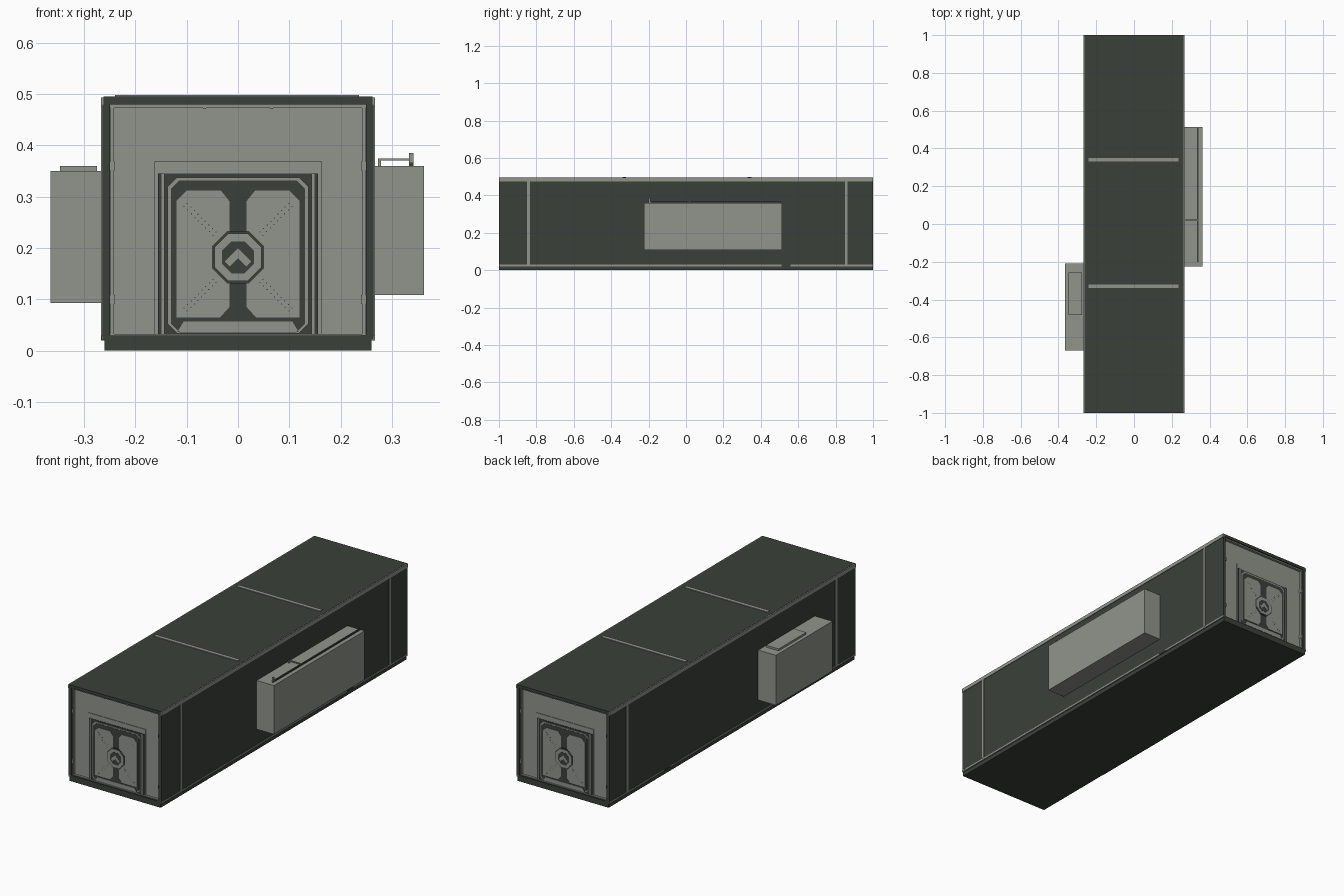
import bpy, bmesh, math

if "Cube" in bpy.data.objects:
    bpy.data.objects.remove(bpy.data.objects["Cube"], do_unlink=True)


def material(name, rgb):
    m = bpy.data.materials.new(name)
    m.use_nodes = True
    m.diffuse_color = (*rgb, 1)
    m.node_tree.nodes["Principled BSDF"].inputs["Base Color"].default_value = (*rgb, 1)
    return m


GREY = material("warm grey", (0.283, 0.296, 0.262))
DARK = material("dark olive", (0.044, 0.051, 0.042))


def finish(name, bm, mat):
    bmesh.ops.recalc_face_normals(bm, faces=bm.faces)
    mesh = bpy.data.meshes.new(name)
    bm.to_mesh(mesh)
    bm.free()
    mesh.materials.append(mat)
    obj = bpy.data.objects.new(name, mesh)
    bpy.context.collection.objects.link(obj)
    return obj


def add_box(bm, xs, ys, zs):
    """Add a box given its extent on each axis."""
    verts = bmesh.ops.create_cube(bm, size=1)["verts"]
    for v in verts:
        for i, (a, b) in enumerate((xs, ys, zs)):
            v.co[i] = (a + b) / 2 + v.co[i] * (b - a)


def box(name, xs, ys, zs, mat):
    bm = bmesh.new()
    add_box(bm, xs, ys, zs)
    return finish(name, bm, mat)


WALL = 0.98  # distance of the recessed end walls from the centre


def plate(name, outline, depth, mat, end):
    """Extrude an x-z outline outward from an end wall; end is 1 front, -1 back."""
    bm = bmesh.new()
    face = bm.faces.new([bm.verts.new((end * x, -end * WALL, z)) for x, z in outline])
    new = bmesh.ops.extrude_face_region(bm, geom=[face])["geom"]
    for v in new:
        if isinstance(v, bmesh.types.BMVert):
            v.co.y -= end * depth
    return finish(name, bm, mat)


def rect(x0, x1, z0, z1, cut=0):
    """Rectangle outline, optionally with chamfered corners."""
    if not cut:
        return [(x0, z0), (x1, z0), (x1, z1), (x0, z1)]
    return [(x0 + cut, z0), (x1 - cut, z0), (x1, z0 + cut), (x1, z1 - cut),
            (x1 - cut, z1), (x0 + cut, z1), (x0, z1 - cut), (x0, z0 + cut)]


HUB = 0.182


def octagon(r):
    return rect(-r, r, HUB - r, HUB + r, r * 0.586)


# Container shell
box("core", (-0.25, 0.25), (-0.97, 0.97), (0.02, 0.485), DARK)
box("floor", (-0.26, 0.26), (-1, 1), (0, 0.03), DARK)
box("roof", (-0.262, 0.262), (-1, 1), (0.48, 0.495), DARK)
for y in (-0.33, 0.34):
    box("roof_strip", (-0.24, 0.236), (y - 0.01, y + 0.01), (0.49, 0.498), GREY)

# Side walls with trim rails and seams
for side, label in ((1, "left"), (-1, "right")):
    def span(a, b):
        return tuple(sorted((side * a, side * b)))
    box(label + "_wall", span(0.249, 0.264), (-1, 1), (0.022, 0.48), DARK)
    box(label + "_top_rail", span(0.25, 0.267), (-1, 1), (0.475, 0.494), GREY)
    for ys in ((-1, 0.51), (0.56, 1)):
        box(label + "_bottom_rail", span(0.255, 0.266), ys, (0.021, 0.03), GREY)
    for y in (-0.842, 0.857):
        box(label + "_seam", span(0.255, 0.267), (y - 0.007, y + 0.007), (0.03, 0.475), GREY)

# Equipment box on the left, with rail and handle
box("left_equipment_box", (0.26, 0.362), (-0.225, 0.513), (0.109, 0.36), GREY)
box("rail", (0.334, 0.341), (-0.2, 0.508), (0.36, 0.367), DARK)
box("rail_post", (0.333, 0.342), (-0.2, -0.19), (0.36, 0.385), GREY)
box("handle_arm", (0.273, 0.337), (0.016, 0.024), (0.371, 0.375), GREY)
box("handle_post", (0.273, 0.279), (0.016, 0.024), (0.36, 0.374), GREY)
box("handle_outer_post", (0.335, 0.34), (0.016, 0.024), (0.36, 0.374), GREY)

# Equipment box on the right, with vent cover
box("right_equipment_box", (-0.365, -0.26), (-0.67, -0.21), (0.093, 0.35), GREY)
box("vent_cover", (-0.347, -0.275), (-0.482, -0.258), (0.35, 0.36), GREY)

# Identical ends, turned half a turn from each other
for end, label in ((1, "front"), (-1, "back")):
    def part(name, outline, depth, mat):
        return plate(label + "_" + name, outline, depth, mat, end)

    part("wall", rect(-0.25, 0.25, 0.028, 0.481), 0.001, GREY)
    part("door_surround", rect(-0.163, 0.163, 0.03, 0.37), 0.004, GREY)
    part("sill", rect(-0.25, 0.25, 0.029, 0.033), 0.012, GREY)
    part("corner_bracket", rect(0.24, 0.267, 0.02, 0.031), 0.0195, GREY)

    # Piping around the frame, with clips
    part("top_pipe", rect(-0.25, 0.25, 0.473, 0.48), 0.014, GREY)
    for x in (-0.065, 0.065):
        part("top_clip", rect(x - 0.003, x + 0.003, 0.471, 0.48), 0.016, GREY)
    for s in (-1, 1):
        part("side_pipe", rect(s * 0.245 - 0.003, s * 0.245 + 0.003, 0.03, 0.475), 0.012, GREY)
        for z in (0.1, 0.36):
            part("side_clip", rect(s * 0.245 - 0.005, s * 0.245 + 0.005, z - 0.009, z + 0.009), 0.014, GREY)
        part("jamb_groove", rect(s * 0.1525 - 0.003, s * 0.1525 + 0.003, 0.033, 0.345), 0.008, DARK)
        part("jamb", rect(s * 0.1465 - 0.003, s * 0.1465 + 0.003, 0.033, 0.345), 0.009, GREY)

    # Door leaf with chamfered rim
    part("door_base", rect(-0.143, 0.143, 0.033, 0.345), 0.006, DARK)
    part("door_rim", rect(-0.137, 0.137, 0.034, 0.338, 0.018), 0.009, GREY)
    part("door_leaf", rect(-0.131, 0.131, 0.036, 0.332, 0.017), 0.010, DARK)
    part("kick_panel", [(-0.118, 0.037), (0.118, 0.037), (0.106, 0.057), (-0.106, 0.057)], 0.012, GREY)
    for s in (-1, 1):
        outline = [(0.017, 0.085), (0.035, 0.065), (0.12, 0.065), (0.12, 0.292),
                   (0.1, 0.312), (0.033, 0.312), (0.017, 0.292)]
        part("door_panel", [(s * x, z) for x, z in outline], 0.012, GREY)

    # Rivet rows running out diagonally from the hub
    bm = bmesh.new()
    for sx in (-1, 1):
        for sz in (-1, 1):
            for i in range(9):
                for shift in (-0.003, 0.003):
                    d = 0.046 + i * 0.007
                    x, z = sx * (d + shift), HUB + sz * (d - shift)
                    y = -end * (WALL + 0.012)
                    add_box(bm, (x - 0.001, x + 0.001), (y - 0.0005, y + 0.0005), (z - 0.001, z + 0.001))
    finish(label + "_rivets", bm, DARK)

    # Octagonal lock hub with chevron
    part("hub_seat", octagon(0.051), 0.013, DARK)
    part("hub_ring", octagon(0.046), 0.016, GREY)
    part("hub_dish", octagon(0.031), 0.017, DARK)
    chevron = [(0, -0.002), (0.016, -0.018), (0.026, -0.008), (0, 0.018),
               (-0.026, -0.008), (-0.016, -0.018)]
    part("hub_chevron", [(x, HUB + z) for x, z in chevron], 0.018, GREY)
